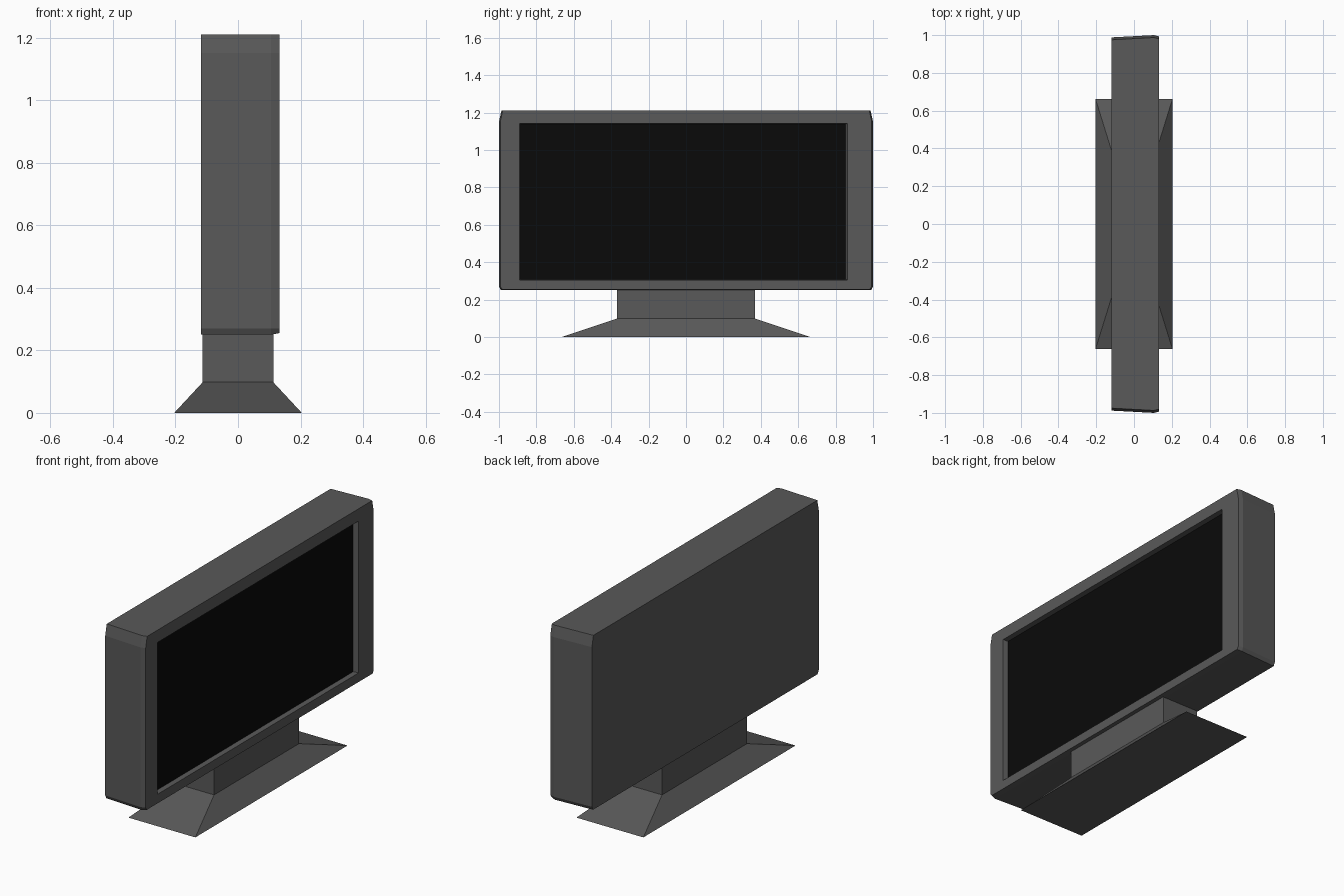
import bpy, bmesh

if "Cube" in bpy.data.objects:
    bpy.data.objects.remove(bpy.data.objects["Cube"])


def material(name, value):
    mat = bpy.data.materials.new(name)
    mat.diffuse_color = (value, value, value, 1)
    mat.use_nodes = True
    mat.node_tree.nodes["Principled BSDF"].inputs["Base Color"].default_value = mat.diffuse_color
    return mat


CASING = material("casing_grey", 0.1)
BLACK = material("screen_black", 0.003)


def loft(name, sections, mat, cap=True):
    """Solid through a list of matching rings of points."""
    bm = bmesh.new()
    rings = [[bm.verts.new(p) for p in s] for s in sections]
    for a, b in zip(rings, rings[1:]):
        for i in range(len(a)):
            j = (i + 1) % len(a)
            bm.faces.new((a[i], a[j], b[j], b[i]))
    if cap:
        bm.faces.new(rings[0])
    if len(rings) > 1:
        bm.faces.new(rings[-1])
    bmesh.ops.recalc_face_normals(bm, faces=bm.faces)
    mesh = bpy.data.meshes.new(name)
    bm.to_mesh(mesh)
    bm.free()
    obj = bpy.data.objects.new(name, mesh)
    bpy.context.collection.objects.link(obj)
    if mat:
        mesh.materials.append(mat)
    return obj


def rect_x(x, y0, y1, z0, z1):
    return [(x, y0, z0), (x, y1, z0), (x, y1, z1), (x, y0, z1)]


def rect_z(z, hx, hy, cx=0.0):
    return [(cx - hx, -hy, z), (cx + hx, -hy, z), (cx + hx, hy, z), (cx - hx, hy, z)]


def body_section(x, inset, bottom):
    """Eight-sided outline with clipped corners, mirrored across y."""
    half = [(0.99, bottom), (1.0, 0.27), (1.0, 1.15), (0.987, 1.21)]
    right = [(x, y - inset, z) for y, z in half]
    return right + [(px, -py, pz) for px, py, pz in reversed(right)]


# Casing: tapers to the back, with a slim bevel around the front
body = loft("casing", [body_section(-0.118, 0.012, 0.25),
                       body_section(0.106, 0.0, 0.25),
                       body_section(0.132, 0.007, 0.255)], CASING)

# Screen recess, walls drawn in slightly toward the floor
cutter = loft("recess_cutter", [rect_x(0.104, -0.885, 0.853, 0.308, 1.138),
                                rect_x(0.132, -0.89, 0.863, 0.305, 1.142),
                                rect_x(0.2, -0.89, 0.863, 0.305, 1.142)], None)
cutter.hide_render = True
cutter.hide_viewport = True
cut = body.modifiers.new("recess", 'BOOLEAN')
cut.operation = 'DIFFERENCE'
cut.solver = 'EXACT'
cut.object = cutter

# Screen panel on the recess floor
loft("screen", [rect_x(0.105, -0.885, 0.853, 0.308, 1.138)], BLACK)

# Stand: flared foot and upright neck
loft("stand", [rect_z(0.0, 0.204, 0.663),
               rect_z(0.098, 0.113, 0.37),
               rect_z(0.252, 0.113, 0.37)], CASING)
